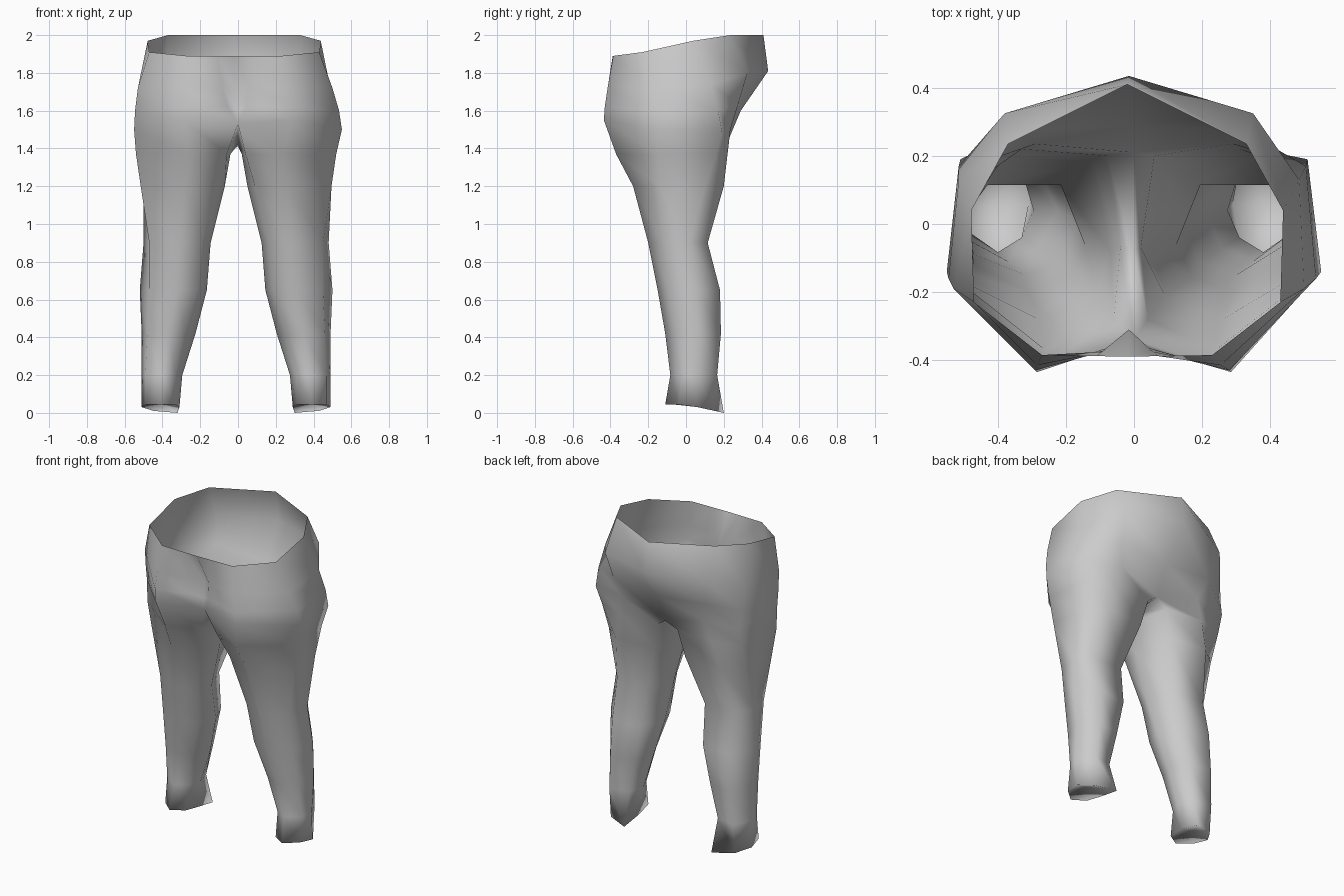
import bpy, bmesh

cube = bpy.data.objects.get("Cube")
if cube:
    bpy.data.objects.remove(cube, do_unlink=True)

# Half rings of the seat: front seam, fold edge, front, front side, back side, back, back seam
waist = [(0, -.39, 1.89), (.09, -.388, 1.89), (.25, -.385, 1.89), (.45, -.23, 1.91),
         (.458, .04, 1.97), (.35, .235, 2.0), (0, .41, 2.0)]
hip = [(0, -.31, 1.70), (.07, -.375, 1.73), (.27, -.415, 1.72), (.515, -.19, 1.72),
       (.50, .13, 1.74), (.365, .325, 1.80), (0, .435, 1.81)]
seat = [(0, -.335, 1.60), (.05, -.365, 1.62), (.285, -.43, 1.62), (.54, -.16, 1.60),
        (.51, .17, 1.60), (.33, .275, 1.63), (0, .29, 1.60)]
thigh = [(0, -.34, 1.53), (0, -.34, 1.53), (.285, -.435, 1.55), (.55, -.14, 1.50),
         (.51, .19, 1.49), (.29, .235, 1.50), (0, .21, 1.41)]
crotch = (0, -.08, 1.42)

# Leg rings: height, then front inner, front, front side, back side, back, back inner, inner
leg = [
    (1.37, [(.05, -.28), (.25, -.37), (.53, -.15), (.495, .16), (.32, .22), (.07, .20), (.03, -.07)]),
    (1.20, [(.10, -.21), (.27, -.28), (.505, -.14), (.49, .10), (.37, .20), (.11, .18), (.06, -.08)]),
    (0.90, [(.18, -.155), (.30, -.20), (.46, -.12), (.49, .02), (.42, .115), (.205, .115), (.135, -.06)]),
    (0.65, [(.20, -.11), (.31, -.15), (.46, -.09), (.51, .05), (.41, .18), (.22, .155), (.155, .01)]),
    (0.42, [(.27, -.07), (.36, -.11), (.47, -.05), (.50, .07), (.42, .185), (.27, .155), (.215, .04)]),
    (0.20, [(.32, -.04), (.39, -.083), (.48, -.02), (.50, .05), (.44, .165), (.315, .14), (.285, .04)]),
    (0.055, [(.32, -.06), (.40, -.11), (.48, -.04), (.50, .06), (.44, .15), (.31, .20), (.30, .06)]),
]

bm = bmesh.new()


def ring(points, side, shift):
    return [bm.verts.new((side * x + shift, y, z)) for x, y, z in points]


def skin(upper, lower, side, closed):
    """Join two rings with quads, keeping normals outward on both sides."""
    n = len(upper)
    for i in range(n if closed else n - 1):
        j = (i + 1) % n
        quad = [upper[i], lower[i], lower[j], upper[j]]
        bm.faces.new(quad if side > 0 else quad[::-1])


for side in (1, -1):
    # Seat from waistband to the top of the thigh
    rows = [ring(waist, side, -.02), ring(hip, side, -.015),
            ring(seat, side, -.005), ring(thigh, side, 0)]
    for a, b in zip(rows, rows[1:]):
        skin(a, b, side, False)

    # Leg hanging from the thigh ring closed through the crotch
    upper = rows[-1][1:] + ring([crotch], side, 0)
    for height, outline in leg:
        hem = height < .1
        pts = [(x, y, height - (.22 * max(y, 0) if hem else 0)) for x, y in outline]
        lower = ring(pts, side, -.01)
        skin(upper, lower, side, True)
        upper = lower

    # Sole closing the leg
    sole = ring([(.40, .05, .065)], side, -.01)[0]
    for i, v in enumerate(upper):
        tri = [v, sole, upper[(i + 1) % len(upper)]]
        bm.faces.new(tri if side > 0 else tri[::-1])

# Weld the centre seams
bmesh.ops.remove_doubles(bm, verts=bm.verts, dist=.004)
low = min(v.co.z for v in bm.verts)
for v in bm.verts:
    if v.co.z < .1:
        v.co.z -= low

mesh = bpy.data.meshes.new("trousers")
bm.to_mesh(mesh)
bm.free()
trousers = bpy.data.objects.new("trousers", mesh)
bpy.context.collection.objects.link(trousers)

# Plain grey cloth
cloth = bpy.data.materials.new("grey_cloth")
cloth.use_nodes = True
grey = (.6, .6, .6, 1)
cloth.diffuse_color = grey
cloth.node_tree.nodes["Principled BSDF"].inputs["Base Color"].default_value = grey
mesh.materials.append(cloth)

bpy.context.view_layer.objects.active = trousers
trousers.select_set(True)
bpy.ops.object.shade_smooth()
